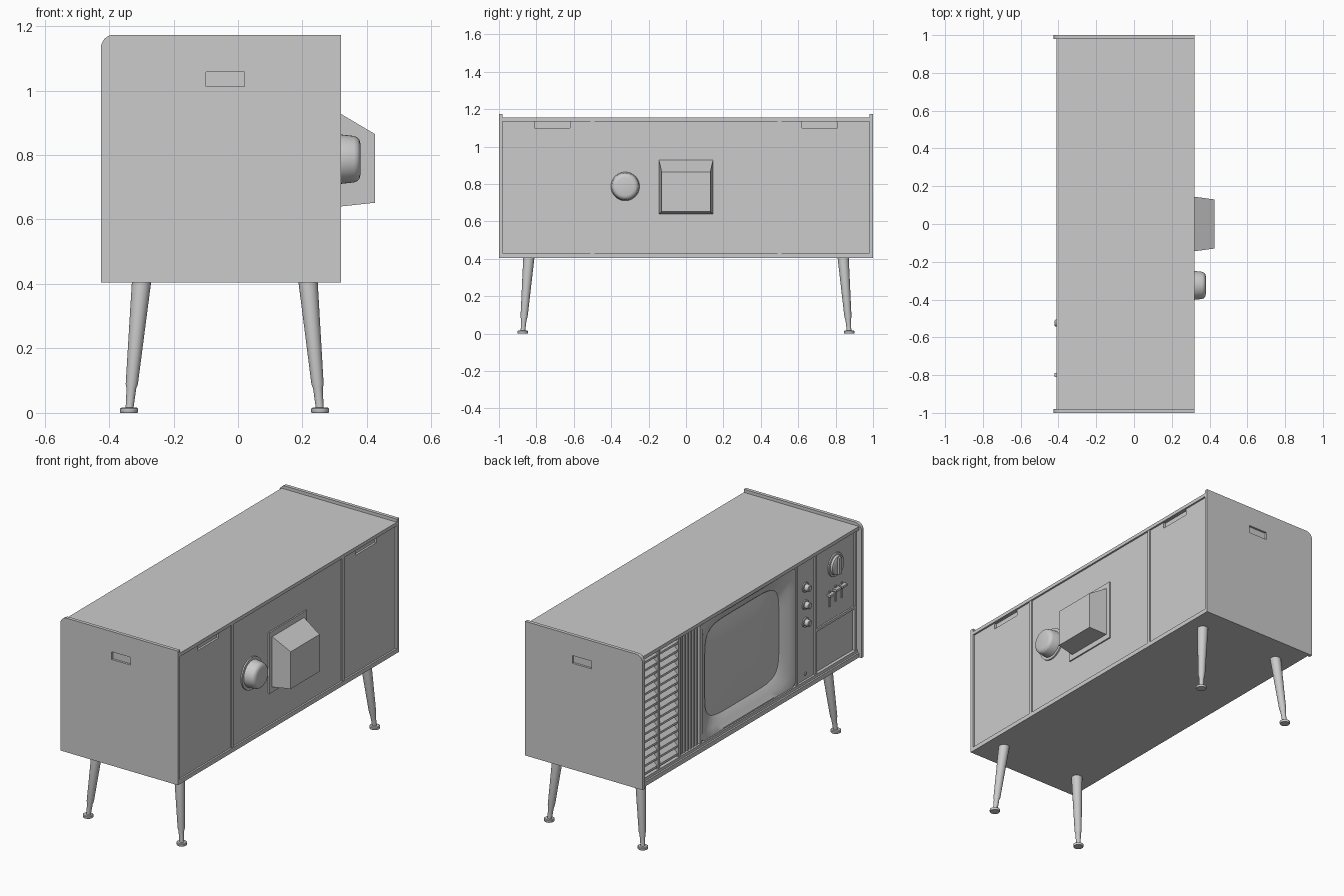
import bpy, bmesh, math
from mathutils import Vector

if "Cube" in bpy.data.objects:
    bpy.data.objects.remove(bpy.data.objects["Cube"])


def make(name, verts, faces, smooth=False):
    me = bpy.data.meshes.new(name)
    me.from_pydata(verts, [], faces)
    bm = bmesh.new()
    bm.from_mesh(me)
    bmesh.ops.recalc_face_normals(bm, faces=bm.faces)
    bm.to_mesh(me)
    bm.free()
    ob = bpy.data.objects.new(name, me)
    bpy.context.collection.objects.link(ob)
    if smooth:
        bpy.ops.object.select_all(action='DESELECT')
        ob.select_set(True)
        bpy.context.view_layer.objects.active = ob
        bpy.ops.object.shade_smooth_by_angle(angle=math.radians(35))
    return ob


def loft(name, rings, smooth=False, cap_first=True, cap_last=True):
    n = len(rings[0])
    verts = [p for r in rings for p in r]
    faces = [(k*n + i, k*n + (i+1) % n, (k+1)*n + (i+1) % n, (k+1)*n + i)
             for k in range(len(rings)-1) for i in range(n)]
    if cap_first:
        faces.append(tuple(range(n)))
    if cap_last:
        faces.append(tuple(range((len(rings)-1)*n, len(rings)*n)))
    return make(name, verts, faces, smooth)


def rect(x, y0, y1, z0, z1):
    return [(x, y0, z0), (x, y1, z0), (x, y1, z1), (x, y0, z1)]


def box(name, x0, x1, y0, y1, z0, z1):
    return loft(name, [rect(x0, y0, y1, z0, z1), rect(x1, y0, y1, z0, z1)])


def knob(name, y, z, profile, n=28):
    """Turned part on an axis along x; profile is (x, radius)."""
    ring = [2*math.pi*i/n for i in range(n)]
    return loft(name, [[(x, y + r*math.cos(a), z + r*math.sin(a)) for a in ring]
                       for x, r in profile], True)


def cut(ob, cutter):
    cutter.hide_render = True
    cutter.hide_viewport = False
    cutter.display_type = 'WIRE'
    m = ob.modifiers.new("recess", 'BOOLEAN')
    m.object = cutter
    m.operation = 'DIFFERENCE'
    m.solver = 'EXACT'


# side panels with a rounded top front corner and a hand grip
R = 0.04
outline = [(-0.425, 0.405), (0.32, 0.405), (0.32, 1.173)]
outline += [(-0.425 + R - R*math.sin(a), 1.173 - R + R*math.cos(a))
            for a in [math.pi/2*i/8 for i in range(9)]]
for s in (-1, 1):
    side = loft("side_panel", [[(x, s*y, z) for x, z in outline] for y in (0.98, 1.0)])
    y0, y1 = sorted((s*0.988, s*1.05))
    cut(side, box("grip_cutter", -0.10, 0.02, y0, y1, 1.013, 1.057))

# cabinet shell
box("cabinet_top", -0.41, 0.32, -0.98, 0.98, 1.135, 1.155)
box("cabinet_bottom", -0.41, 0.32, -0.98, 0.98, 0.405, 0.43)
box("bottom_lip", -0.40, -0.37, -0.98, 0.98, 0.43, 0.447)

# back panel with finger notches and joint strips
back = box("back_panel", 0.285, 0.31, -0.98, 0.98, 0.43, 1.135)
for s in (-1, 1):
    y0, y1 = sorted((s*0.62, s*0.81))
    cut(back, box("notch_cutter", 0.298, 0.35, y0, y1, 1.10, 1.134))
    box("back_joint_strip", 0.308, 0.317, s*0.5 - 0.01, s*0.5 + 0.01, 0.43, 1.135)

# picture tube housing and round cap on the back
box("tube_plate", 0.30, 0.318, -0.17, 0.17, 0.61, 0.96)
loft("tube_housing", [rect(0.315, -0.145, 0.145, 0.64, 0.93),
                      rect(0.425, -0.13, 0.13, 0.652, 0.865)])
knob("round_plate", -0.325, 0.787, [(0.30, 0.092), (0.318, 0.092)], 40)
knob("round_cap", -0.325, 0.787, [(0.315, 0.077), (0.36, 0.072), (0.370, 0.068),
                                  (0.377, 0.060), (0.38, 0.048)], 40)

# splayed tapered legs with disc feet
ring = [2*math.pi*i/24 for i in range(24)]
for sy in (-1, 1):
    for top_x, foot_x in ((-0.299, -0.338), (0.217, 0.255)):
        rings = []
        for z, r in ((0.41, 0.030), (0.09, 0.019), (0.075, 0.015), (0.012, 0.012)):
            t = (0.41 - z)/0.41
            cx, cy = top_x + (foot_x - top_x)*t, sy*(0.84 + 0.033*t)
            rings.append([(cx + r*math.cos(a), cy + r*math.sin(a), z) for a in ring])
        loft("leg", rings, True)
        loft("foot", [[(foot_x + r*math.cos(a), sy*0.873 + r*math.sin(a), z) for a in ring]
                      for z, r in ((0, 0.026), (0.003, 0.028), (0.013, 0.028), (0.016, 0.024))], True)

# front: vent area backing and upright dividers
Z0, Z1 = 0.44, 1.135
box("vent_backing", -0.365, -0.355, 0.43, 0.98, Z0, Z1)
for y in (0.97, 0.81, 0.625, 0.43, -0.44, -0.61, -0.972):
    box("front_divider", -0.395, -0.355, y - 0.009, y + 0.009, Z0, Z1)

# horizontal louvres in two columns
for y0, y1 in ((0.634, 0.801), (0.819, 0.961)):
    for i in range(15):
        z = 0.455 + i*0.0455
        loft("louvre", [[(-0.39, y, z), (-0.39, y, z + 0.012),
                         (-0.365, y, z + 0.034), (-0.365, y, z + 0.022)] for y in (y0, y1)])

# vertical grille bars
for i in range(6):
    y = 0.46 + i*0.027
    box("grille_bar", -0.39, -0.36, y - 0.007, y + 0.007, Z0, Z1)

# screen surround and bulging screen
CY, CZ, N = -0.005, 0.787, 80


def super_ring(x, hy, hz, e):
    pts = []
    for i in range(N):
        a = 2*math.pi*(i + 0.5)/N
        c, s = math.cos(a), math.sin(a)
        if e is None:
            k = 1/max(abs(c), abs(s))
            dy, dz = c*k, s*k
        else:
            k = (abs(c)**e + abs(s)**e)**(-1/e)
            dy, dz = c*k, s*k
        pts.append((x, CY + hy*dy, CZ + hz*dz))
    return pts


loft("screen_surround", [super_ring(-0.355, 0.428, 0.347, None), super_ring(-0.392, 0.428, 0.347, None),
                         super_ring(-0.392, 0.412, 0.332, None), super_ring(-0.375, 0.385, 0.308, 12),
                         super_ring(-0.355, 0.343, 0.274, 6), super_ring(-0.345, 0.333, 0.265, 6)],
     True, False, False)
loft("screen", [super_ring(-0.349 - 0.03*(1 - s*s), 0.337*s, 0.269*s, 6)
                for s in (1, 0.85, 0.7, 0.55, 0.4, 0.25, 0.1)], True, False, True)

# control column with three small knobs and a jack
box("control_panel", -0.388, -0.36, -0.601, -0.449, Z0, Z1)
for z in (0.975, 0.875, 0.775):
    knob("small_knob", -0.525, z, [(-0.385, 0.028), (-0.394, 0.028), (-0.395, 0.02),
                                   (-0.417, 0.018), (-0.42, 0.014)])
knob("jack", -0.525, 0.48, [(-0.385, 0.01), (-0.393, 0.008)], 16)

# tuner panel with channel dial, lower door below a rail
box("tuner_panel", -0.386, -0.36, -0.963, -0.619, 0.70, Z1)
box("panel_rail", -0.395, -0.36, -0.963, -0.619, 0.685, 0.70)
box("lower_door", -0.382, -0.36, -0.963, -0.619, Z0, 0.685)
knob("channel_dial", -0.80, 1.0, [(-0.385, 0.068), (-0.392, 0.066), (-0.394, 0.056),
                                  (-0.405, 0.053), (-0.407, 0.05)], 36)
box("dial_grip", -0.42, -0.40, -0.81, -0.79, 0.953, 1.047)

# slider controls
for y, z in ((-0.745, 0.84), (-0.80, 0.85), (-0.855, 0.85)):
    box("slider_track", -0.392, -0.38, y - 0.006, y + 0.006, z - 0.06, z + 0.03)
    box("slider_tab", -0.41, -0.38, y - 0.022, y + 0.022, z + 0.005, z + 0.018)
